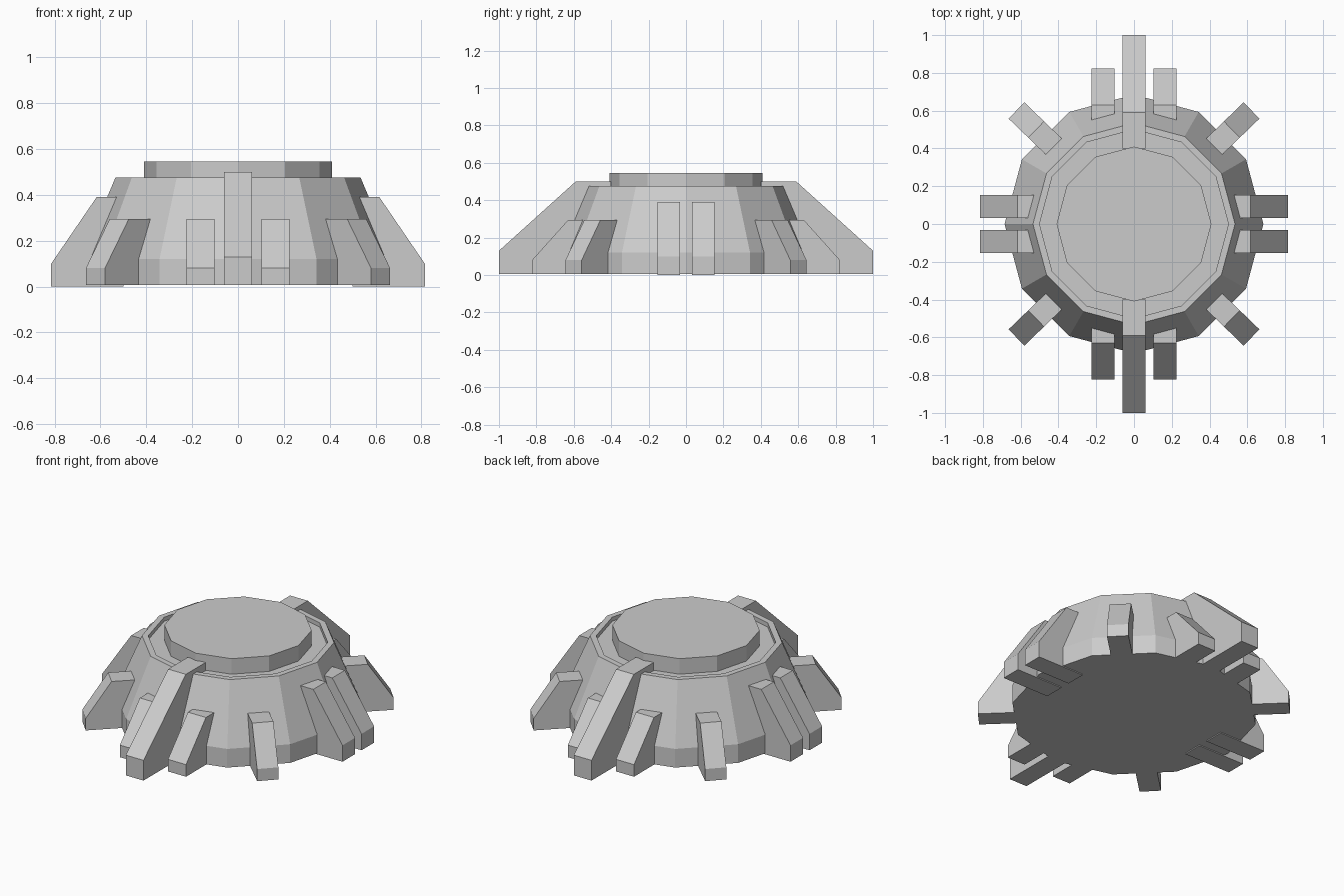
import bpy, bmesh
from math import cos, sin, pi, radians
from mathutils import Matrix

if "Cube" in bpy.data.objects:
    bpy.data.objects.remove(bpy.data.objects["Cube"])


def finish(name, bm):
    bmesh.ops.recalc_face_normals(bm, faces=bm.faces)
    mesh = bpy.data.meshes.new(name)
    bm.to_mesh(mesh)
    bm.free()
    obj = bpy.data.objects.new(name, mesh)
    bpy.context.collection.objects.link(obj)
    return obj


def lathe(name, profile, sides=12):
    """Stack of (radius, z) rings, capped at both ends."""
    bm = bmesh.new()
    rings = [[bm.verts.new((r * cos(2 * pi * i / sides), r * sin(2 * pi * i / sides), z))
              for i in range(sides)] for r, z in profile]
    for a, b in zip(rings, rings[1:]):
        for i in range(sides):
            j = (i + 1) % sides
            bm.faces.new((a[i], a[j], b[j], b[i]))
    bm.faces.new(rings[0])
    bm.faces.new(rings[-1])
    return finish(name, bm)


def rib(name, angle, offset, width, inner, brk, outer, z0, z_out, z_top):
    """Sloped buttress pointing outward at angle, shifted sideways by offset."""
    profile = [(inner, z0), (outer, z0), (outer, z_out), (brk, z_top), (inner, z_top)]
    bm = bmesh.new()
    face = bm.faces.new([bm.verts.new((x, offset - width / 2, z)) for x, z in profile])
    side = bmesh.ops.extrude_face_region(bm, geom=[face])
    bmesh.ops.translate(bm, vec=(0, width, 0),
                        verts=[v for v in side["geom"] if isinstance(v, bmesh.types.BMVert)])
    bm.transform(Matrix.Rotation(radians(angle), 4, 'Z'))
    return finish(name, bm)


# Twelve-sided body with a recessed groove around the raised lid
lathe("domed_body", [(0.685, 0.006), (0.685, 0.12), (0.535, 0.475), (0.50, 0.475),
                     (0.50, 0.45), (0.41, 0.45), (0.41, 0.545)])

# Tall centre ribs and short flanking ribs, front and back
for side, angle in (("front", -90), ("back", 90)):
    rib(side + "_main_rib", angle, 0, 0.12, 0.40, 0.59, 1.0, 0.006, 0.13, 0.50)
    for s in (-1, 1):
        rib(side + "_flank_rib", angle, s * 0.163, 0.122, 0.50, 0.63, 0.823, 0.006, 0.08, 0.295)

# Paired ribs on the left and right
for side, angle in (("right", 0), ("left", 180)):
    for s in (-1, 1):
        rib(side + "_pair_rib", angle, s * 0.092, 0.122, 0.50, 0.617, 0.815, 0.0, 0.10, 0.39)

# Diagonal corner ribs
for angle in (44, 136, 224, 316):
    rib("corner_rib", angle, 0, 0.12, 0.55, 0.72, 0.865, 0.006, 0.08, 0.295)
